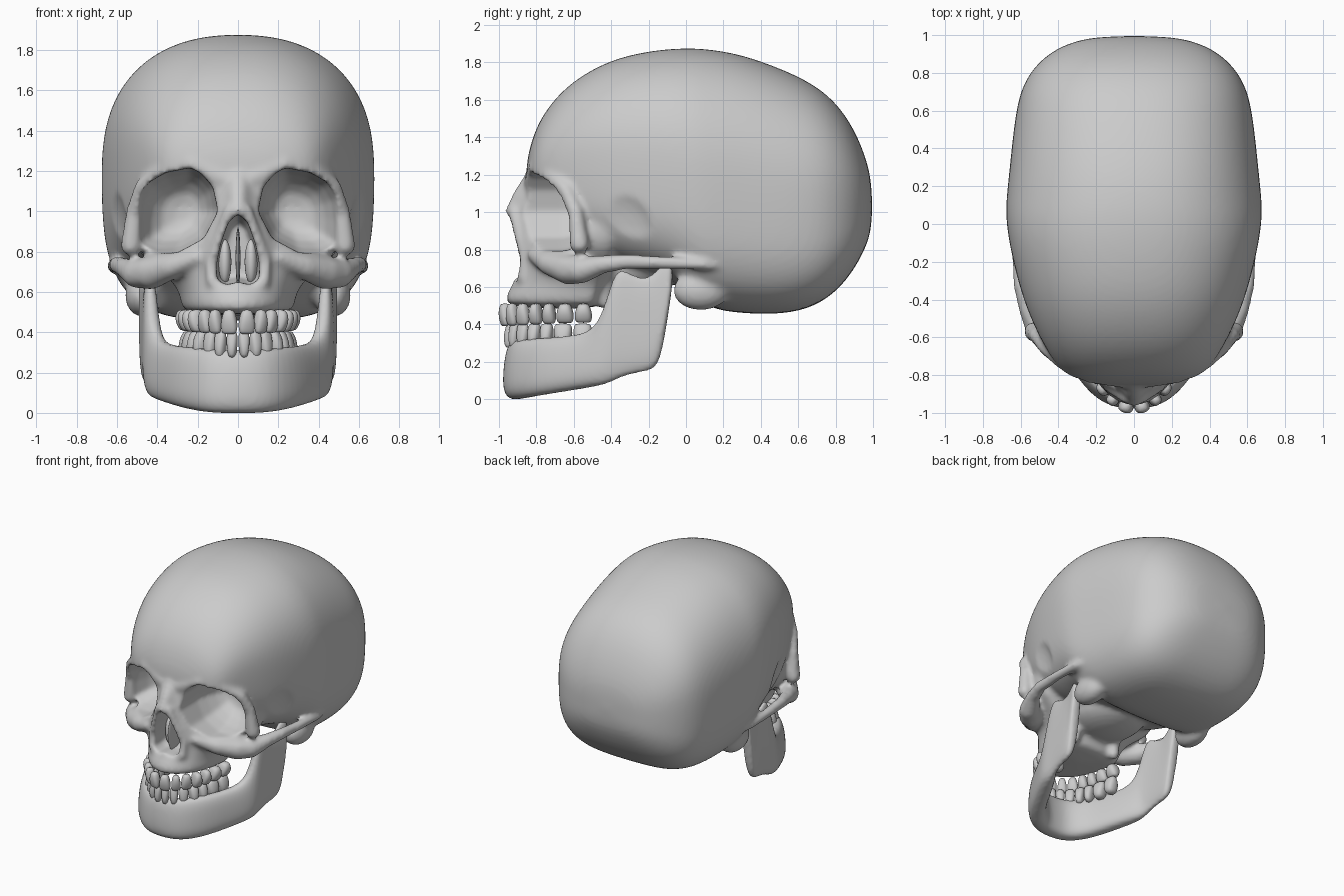
import bpy, bmesh, math
from mathutils import Vector, Matrix

cube = bpy.data.objects.get("Cube")
if cube:
    bpy.data.objects.remove(cube, do_unlink=True)

bone = bpy.data.materials.new("bone_grey")
bone.use_nodes = True
bone.diffuse_color = (0.6, 0.6, 0.6, 1)
bone.node_tree.nodes["Principled BSDF"].inputs["Base Color"].default_value = (0.6, 0.6, 0.6, 1)


def oval(n, power=2.0, low=None):
    """Unit superellipse; the lower half may be squarer than the upper."""
    pts = []
    for i in range(n):
        a = math.tau * i / n
        c, s = math.cos(a), math.sin(a)
        p = 2 / (low if low and s < 0 else power)
        pts.append((math.copysign(abs(c) ** p, c), math.copysign(abs(s) ** p, s)))
    return pts


def loft(bm, rings):
    """Skin a row of rings and cap both ends."""
    rows = [[bm.verts.new(p) for p in r] for r in rings]
    for a, b in zip(rows, rows[1:]):
        for i in range(len(a)):
            bm.faces.new((a[i], a[i - 1], b[i - 1], b[i]))
    bm.faces.new(rows[0])
    bm.faces.new(rows[-1][::-1])


def finish(bm, name, subdiv=0):
    bmesh.ops.recalc_face_normals(bm, faces=bm.faces[:])
    mesh = bpy.data.meshes.new(name)
    bm.to_mesh(mesh)
    bm.free()
    mesh.materials.append(bone)
    ob = bpy.data.objects.new(name, mesh)
    bpy.context.collection.objects.link(ob)
    if subdiv:
        ob.modifiers.new("round", 'SUBSURF').levels = subdiv
        bake(ob)
    return ob


def bake(ob):
    """Replace an object's mesh by its modified result."""
    deps = bpy.context.evaluated_depsgraph_get()
    mesh = bpy.data.meshes.new_from_object(ob.evaluated_get(deps))
    ob.modifiers.clear()
    ob.data = mesh


def fuse(parts, name):
    bm = bmesh.new()
    for ob in parts:
        bm.from_mesh(ob.data)
        bpy.data.objects.remove(ob, do_unlink=True)
    return finish(bm, name)


def ball(centre, size):
    bm = bmesh.new()
    bmesh.ops.create_uvsphere(bm, u_segments=24, v_segments=16, radius=1,
                              matrix=Matrix.Translation(centre) @ Matrix.Diagonal((*size, 1)))
    return finish(bm, "ball")


def bar(path, side=1):
    """Round bar through (x, y, z, radius) points, with ball ends."""
    bm = bmesh.new()
    for a, b in zip(path, path[1:]):
        a, b = Vector(a), Vector(b)
        steps = max(2, int((b - a).length / 0.02))
        for i in range(steps + 1):
            x, y, z, r = a.lerp(b, i / steps)
            bmesh.ops.create_icosphere(bm, subdivisions=2, radius=r,
                                       matrix=Matrix.Translation((x * side, y, z)))
    return finish(bm, "bar")


# Braincase: sections from forehead to back (y, half width, top, bottom)
case = [(-.855, .12, 1.25, 1.1), (-.83, .29, 1.37, 1.0), (-.78, .39, 1.505, .92),
        (-.66, .47, 1.66, .87), (-.5, .55, 1.77, .78), (-.33, .61, 1.84, .7),
        (-.12, .66, 1.875, .66), (.02, .68, 1.88, .57), (.12, .68, 1.875, .48),
        (.3, .66, 1.847, .455), (.55, .635, 1.755, .45), (.73, .6, 1.66, .51),
        (.86, .51, 1.52, .63), (.95, .38, 1.335, .78), (.997, .2, 1.16, .91)]
bm = bmesh.new()
loft(bm, [[(w * u, y, (t + b) / 2 + (t - b) / 2 * v) for u, v in oval(32, 2.3, 3.5)]
          for y, w, t, b in case])
parts = [finish(bm, "braincase", 2)]

# Face mask: horizontal sections (z, half width, centre y, depth)
face = [(.48, .265, -.52, .44), (.54, .285, -.52, .452), (.6, .29, -.5, .44), (.68, .35, -.46, .43),
        (.76, .47, -.42, .445), (.85, .53, -.42, .44), (.97, .525, -.4, .43),
        (1.1, .5, -.4, .42), (1.19, .47, -.4, .43), (1.28, .44, -.4, .41)]
bm = bmesh.new()
loft(bm, [[(w * u, c + v * (.08 if v > 0 else d), z) for u, v in oval(32)]
          for z, w, c, d in face])
parts.append(finish(bm, "face_mask", 1))

# Skull base, nasal bridge with its core, and nasal spine
parts += [ball((0, -.3, .7), (.27, .3, .14)),
          ball((0, -.83, 1.0), (.11, .08, .16)),
          bar([(0, -.8, 1.17, .07), (0, -.87, 1.08, .06), (0, -.935, 1.0, .036)]),
          bar([(0, -.89, .63, .03), (0, -.91, .655, .018)])]
cheeks, temple_cuts, socket_cuts = [], [], []
for s in (1, -1):
    # Nasal rim, nasal side wall, mastoid, pterygoid
    parts += [
        bar([(.04, -.92, 1.0, .035), (.085, -.89, .88, .035), (.135, -.86, .75, .032),
             (.13, -.875, .65, .03), (.05, -.89, .6, .03)], s),
        bar([(.08, -.84, 1.02, .04), (.115, -.83, .9, .04), (.15, -.82, .8, .04)], s),
        ball((s * .47, .08, .58), (.09, .15, .105)),
        bar([(.17, -.42, .72, .05), (.18, -.44, .52, .04)], s)]
    # Brow with outer orbit rim, and cheekbone running back into the arch
    cheeks += [
        bar([(.07, -.82, 1.16, .05), (.23, -.80, 1.235, .045), (.38, -.725, 1.195, .045),
             (.47, -.645, 1.12, .045), (.515, -.59, 1.0, .042), (.53, -.57, .83, .055)], s),
        bar([(.2, -.81, .77, .04), (.33, -.73, .725, .065), (.43, -.63, .695, .085),
             (.5, -.56, .69, .075), (.56, -.45, .72, .052), (.6, -.32, .735, .042),
             (.615, -.1, .73, .036), (.615, .1, .72, .033), (.56, .3, .72, .03)], s)]
    # Orbit hollow: the rim shape shrinks towards the back
    rim = [(.18, 1.185), (.235, 1.215), (.36, 1.19), (.445, 1.14), (.49, 1.06), (.503, .96),
           (.505, .82), (.42, .79), (.3, .795), (.17, .865), (.1, 1.0), (.125, 1.12)]
    bm = bmesh.new()
    loft(bm, [[(s * (.26 + (x - .26) * k), y, .99 + (z - .99) * k) for x, z in rim]
              for y, k in ((-1.2, 1), (-.66, 1), (-.57, .88), (-.49, .7), (-.44, .48), (-.42, .2))])
    socket_cuts.append(finish(bm, "orbit_cut"))
    # Broad shallow temple hollow behind the cheek arch
    temple_cuts.append(ball((s * .66, -.43, .77), (.125, .3, .4)))

# Pear shaped nose opening
pear = [(0, .985), (.045, .95), (.085, .84), (.105, .74), (.105, .66), (.06, .635), (0, .65)]
pear += [(-x, z) for x, z in pear[-2:0:-1]]
bm = bmesh.new()
loft(bm, [[(x * k, y, .78 + (z - .78) * k) for x, z in pear]
          for y, k in ((-1.2, 1), (-.8, 1), (-.68, .8))])
socket_cuts.append(finish(bm, "nose_cut"))


def remesh(ob):
    ob.modifiers.new("skin", 'REMESH').voxel_size = .014


def soften(ob, times):
    mod = ob.modifiers.new("soften", 'SMOOTH')
    mod.factor, mod.iterations = .5, times
    bake(ob)


def cut(ob, tools):
    for tool in tools:
        mod = ob.modifiers.new("cut", 'BOOLEAN')
        mod.object = tool
        mod.operation = 'DIFFERENCE'
    bake(ob)
    for tool in tools:
        bpy.data.objects.remove(tool, do_unlink=True)


# Fuse the solid parts, adding the cheeks after the temples are hollowed
skull = fuse(parts, "skull")
remesh(skull)
cut(skull, temple_cuts)
skull = fuse([skull, *cheeks], "skull")
remesh(skull)
cut(skull, socket_cuts)
remesh(skull)
soften(skull, 7)

# Nasal septum and inner nose folds
septum = fuse([ball((0, -.78, .77), (.012, .09, .15))] +
              [ball((s * .065, -.74, .75), (.032, .05, .11)) for s in (1, -1)], "nasal_septum")

# Lower jaw: sections from chin to condyle (x, y, bottom, top, thickness)
jaw = [(0, -.915, 0, .31, .13), (.13, -.9, 0, .315, .13), (.245, -.79, .02, .325, .12),
       (.325, -.63, .045, .335, .12), (.4, -.48, .07, .36, .11), (.425, -.42, .085, .54, .09),
       (.435, -.37, .11, .72, .075), (.443, -.29, .14, .66, .07), (.45, -.2, .15, .64, .07),
       (.452, -.14, .18, .71, .07), (.457, -.1, .42, .74, .07), (.457, -.07, .62, .73, .06)]
jaw = [(-x, *rest) for x, *rest in jaw[:0:-1]] + jaw
bm = bmesh.new()
rings = []
for i, (x, y, low, top, thick) in enumerate(jaw):
    p, q = jaw[max(i - 1, 0)], jaw[min(i + 1, len(jaw) - 1)]
    n = Vector((q[1] - p[1], p[0] - q[0], 0)).normalized()
    rings.append([Vector((x, y, (low + top) / 2 + (top - low) * .51 * v)) +
                  n * thick * .53 * u * (1 - .2 * v) for u, v in oval(20, 2.7)])
loft(bm, rings)
chin = [finish(bm, "jaw", 2), ball((0, -.925, .08), (.14, .05, .07))]
mandible = fuse(chin, "lower_jaw")
remesh(mandible)
soften(mandible, 4)


# Teeth: tapered crowns spaced evenly along each dental arch
def teeth(name, half, depth, biting, root, widths):
    bm = bmesh.new()
    arc = [Vector((half * math.sin(t / 200 * math.pi / 2),
                   -.5 - depth * math.cos(t / 200 * math.pi / 2), 0)) for t in range(201)]
    lengths = [0]
    for a, b in zip(arc, arc[1:]):
        lengths.append(lengths[-1] + (b - a).length)
    scale = lengths[-1] / sum(widths)
    for s in (1, -1):
        at = 0
        for k, w in enumerate(widths):
            mid = (at + w / 2) * scale
            at += w
            j = min(next(i for i, d in enumerate(lengths) if d >= mid), 199)
            c = arc[j]
            along = (arc[j + 1] - arc[j]).normalized()
            out = Vector((along.y, -along.x, 0))
            deep = .034 if k < 3 else .05
            tip = biting + (.003 * k if biting < root else 0)
            rings = []
            for f, wide, thick in ((0, .65, .35), (.08, .92, .6), (.4, 1.0, .95), (.7, .82, 1), (1, .55, .7)):
                z = tip + (root - tip) * f
                ring = [c + along * u * w * scale * .5 * wide + out * v * deep * thick
                        for u, v in oval(12, 2.6)]
                rings.append([(s * p.x, p.y, z) for p in ring])
            loft(bm, rings)
    return finish(bm, name, 1)


upper = teeth("upper_teeth", .265, .475, .39, .515, (.08, .065, .075, .07, .07, .09, .09))
lower = teeth("lower_teeth", .25, .445, .405, .27, (.055, .06, .07, .07, .07, .1, .1))

for ob in (skull, septum, mandible, upper, lower):
    bpy.ops.object.select_all(action='DESELECT')
    ob.select_set(True)
    bpy.context.view_layer.objects.active = ob
    bpy.ops.object.shade_smooth_by_angle(angle=math.radians(50))
